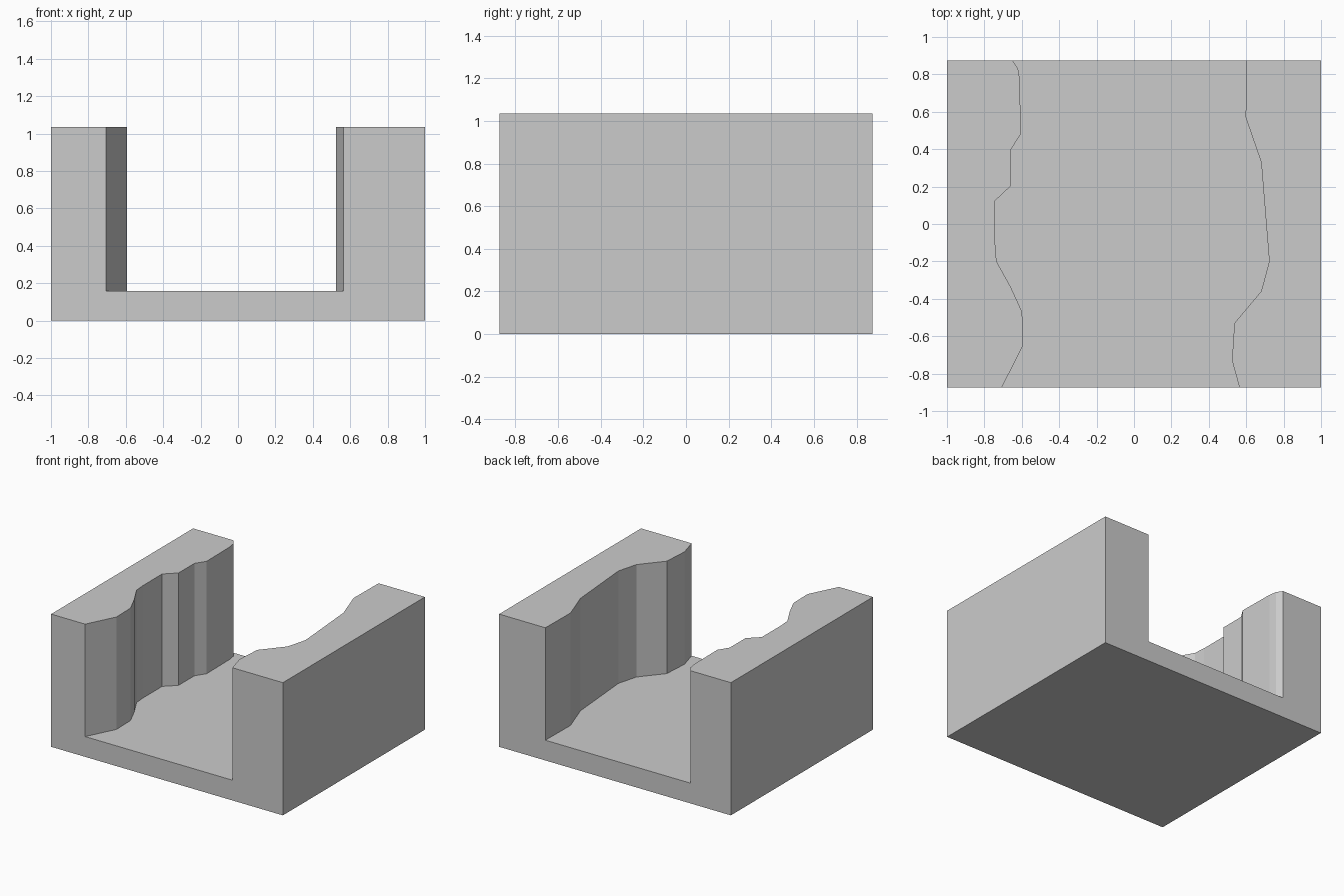
import bpy, bmesh

if "Cube" in bpy.data.objects:
    bpy.data.objects.remove(bpy.data.objects["Cube"])

X, Y, FLOOR, TOP = 1.0, 0.875, 0.158, 1.035

# Plan outlines of the two wavy inner banks, front to back
left_bank = [(-0.707, -Y), (-0.594, -0.65), (-0.598, -0.47), (-0.66, -0.335),
             (-0.735, -0.20), (-0.742, -0.11), (-0.742, 0.125), (-0.657, 0.205),
             (-0.657, 0.40), (-0.606, 0.48), (-0.61, 0.77), (-0.62, 0.83), (-0.65, Y)]
right_bank = [(0.564, -Y), (0.524, -0.73), (0.537, -0.53), (0.68, -0.36),
              (0.723, -0.20), (0.68, 0.33), (0.597, 0.57), (0.601, Y)]

bm = bmesh.new()


def row(points, z):
    return [bm.verts.new((x, y, z)) for x, y in points]


# Outer corners (front left, front right, back right, back left)
corners = [(-X, -Y), (X, -Y), (X, Y), (-X, Y)]
b = row(corners, 0)
t = row(corners, TOP)
l_low, l_top = row(left_bank, FLOOR), row(left_bank, TOP)
r_low, r_top = row(right_bank, FLOOR), row(right_bank, TOP)

# Underside, outer sides, U-shaped ends
bm.faces.new(b[::-1])
bm.faces.new((b[1], b[2], t[2], t[1]))
bm.faces.new((b[3], b[0], t[0], t[3]))
bm.faces.new((b[0], b[1], t[1], r_top[0], r_low[0], l_low[0], l_top[0], t[0]))
bm.faces.new((b[2], b[3], t[3], l_top[-1], l_low[-1], r_low[-1], r_top[-1], t[2]))

# Channel floor and bank tops
bm.faces.new(r_low + l_low[::-1])
bm.faces.new([t[0]] + l_top + [t[3]])
bm.faces.new([t[2]] + r_top[::-1] + [t[1]])

# Steep inner bank faces
for low, top in ((l_low, l_top), (r_low, r_top)):
    for i in range(len(low) - 1):
        bm.faces.new((low[i], low[i + 1], top[i + 1], top[i]))

bmesh.ops.recalc_face_normals(bm, faces=bm.faces)
mesh = bpy.data.meshes.new("river_channel_block")
bm.to_mesh(mesh)
bm.free()

grey = bpy.data.materials.new("light_grey")
grey.diffuse_color = (0.6, 0.6, 0.6, 1)
grey.use_nodes = True
grey.node_tree.nodes["Principled BSDF"].inputs["Base Color"].default_value = grey.diffuse_color
mesh.materials.append(grey)
bpy.context.collection.objects.link(bpy.data.objects.new("river_channel_block", mesh))
